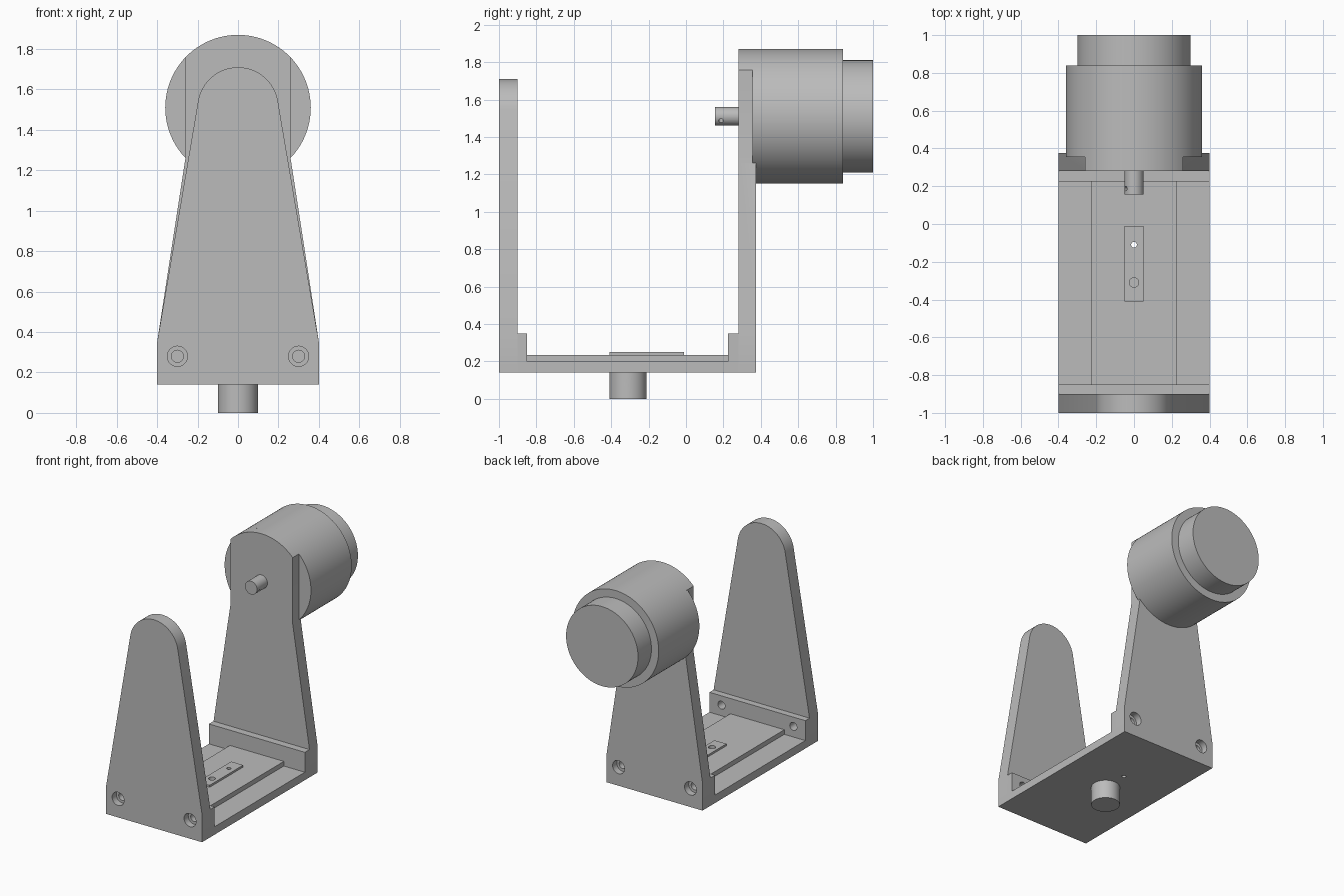
import bpy, bmesh, math
from mathutils import Vector

if "Cube" in bpy.data.objects:
    bpy.data.objects.remove(bpy.data.objects["Cube"], do_unlink=True)

grey = bpy.data.materials.new("machined grey")
grey.use_nodes = True
colour = (0.5, 0.5, 0.5, 1)
grey.diffuse_color = colour
grey.node_tree.nodes["Principled BSDF"].inputs["Base Color"].default_value = colour


def finish(name, bm):
    bmesh.ops.recalc_face_normals(bm, faces=bm.faces)
    mesh = bpy.data.meshes.new(name)
    bm.to_mesh(mesh)
    bm.free()
    mesh.materials.append(grey)
    obj = bpy.data.objects.new(name, mesh)
    bpy.context.collection.objects.link(obj)
    return obj


def box(name, lo, hi):
    bm = bmesh.new()
    bmesh.ops.create_cube(bm, size=1)
    for v in bm.verts:
        v.co = [lo[i] + (hi[i] - lo[i]) * (v.co[i] + 0.5) for i in range(3)]
    return finish(name, bm)


def cylinder(name, start, end, radius, sides=48):
    a, b = Vector(start), Vector(end)
    bm = bmesh.new()
    bmesh.ops.create_cone(bm, cap_ends=True, segments=sides, radius1=radius,
                          radius2=radius, depth=(b - a).length)
    turn = (b - a).to_track_quat('Z', 'Y')
    for v in bm.verts:
        v.co = turn @ v.co + (a + b) / 2
    return finish(name, bm)


def plate(name, outline, y0, y1):
    bm = bmesh.new()
    face = bm.faces.new([bm.verts.new((x, y0, z)) for x, z in outline])
    out = bmesh.ops.extrude_face_region(bm, geom=[face])
    bmesh.ops.translate(bm, vec=(0, y1 - y0, 0),
                        verts=[g for g in out["geom"] if isinstance(g, bmesh.types.BMVert)])
    return finish(name, bm)


def cut(obj, *holes):
    """Each hole is (start, end, radius)."""
    for start, end, radius in holes:
        cutter = cylinder("cutter", start, end, radius, 64 if radius > 0.2 else 32)
        cutter.hide_render = True
        mod = obj.modifiers.new("hole", 'BOOLEAN')
        mod.operation, mod.solver, mod.object = 'DIFFERENCE', 'EXACT', cutter
        bpy.context.view_layer.objects.active = obj
        bpy.ops.object.modifier_apply(modifier=mod.name)
        bpy.data.objects.remove(cutter, do_unlink=True)


def y_hole(x, z, y0, y1, radius):
    return (x, y0, z), (x, y1, z), radius


def arc(radius, a0, a1, steps=32):
    return [(radius * math.cos(a0 + (a1 - a0) * i / steps),
             AXIS + radius * math.sin(a0 + (a1 - a0) * i / steps)) for i in range(steps + 1)]


AXIS, BOTTOM, SHOULDER = 1.51, 0.14, 0.35
BOLT_Z = 0.28
MOTOR_R = 0.36

# Front bearing arm with a tangent rounded top
dx, dz = 0.4, SHOULDER - AXIS
tangent = math.atan2(dz, dx) + math.acos(0.2 / math.hypot(dx, dz))
feet = [(-0.4, SHOULDER), (-0.4, BOTTOM), (0.4, BOTTOM), (0.4, SHOULDER)]
front_arm = plate("front_arm", feet + arc(0.2, tangent, math.pi - tangent), -1, -0.9)
cut(front_arm,
    y_hole(0, AXIS, -1.1, -0.8, 0.08),
    y_hole(0, AXIS, -1.1, -0.97, 0.11),
    y_hole(0, AXIS, -0.93, -0.8, 0.11))

# Rear motor arm, with a shallow pocket for the motor
side = math.acos(0.26 / MOTOR_R)
rear_arm = plate("rear_arm", feet + [(0.26, 1.26)] + arc(MOTOR_R, side, math.pi - side)
                 + [(-0.26, 1.26)], 0.28, 0.375)
cut(rear_arm,
    y_hole(0, AXIS, 0.355, 0.5, MOTOR_R + 0.002),
    y_hole(0, AXIS, 0.2, 0.4, 0.08))
for k in range(3):
    angle = math.radians(90 + 120 * k)
    x, z = 0.2 * math.cos(angle), AXIS + 0.2 * math.sin(angle)
    cut(rear_arm, y_hole(x, z, 0.2, 0.31, 0.03), y_hole(x, z, 0.2, 0.4, 0.016))

# Base and the two bolting ledges
base = box("base", (-0.4, -0.9, BOTTOM), (0.4, 0.28, 0.2))
front_ledge = box("front_ledge", (-0.4, -0.9, 0.2), (0.4, -0.85, SHOULDER))
rear_ledge = box("rear_ledge", (-0.4, 0.225, 0.2), (0.4, 0.28, SHOULDER))
raised_bed = box("raised_bed", (-0.225, -0.85, 0.2), (0.225, 0.225, 0.235))
centre_strip = box("centre_strip", (-0.05, -0.41, 0.235), (0.05, -0.01, 0.25))

# Counterbored bolt holes
for x in (-0.3, 0.3):
    cut(front_arm, y_hole(x, BOLT_Z, -1.1, -0.8, 0.03), y_hole(x, BOLT_Z, -1.1, -0.95, 0.05))
    cut(rear_arm, y_hole(x, BOLT_Z, 0.2, 0.5, 0.03), y_hole(x, BOLT_Z, 0.325, 0.5, 0.05))
    cut(front_ledge, y_hole(x, BOLT_Z, -1, -0.8, 0.03))
    cut(rear_ledge, y_hole(x, BOLT_Z, 0.1, 0.4, 0.03))

# Vertical holes through the base stack
for part in (base, raised_bed, centre_strip):
    cut(part, ((0, -0.31, 0), (0, -0.31, 0.4), 0.025), ((0, -0.11, 0), (0, -0.11, 0.4), 0.015))

# Mounting hub under the base
hub = cylinder("mounting_hub", (0, -0.31, 0), (0, -0.31, BOTTOM), 0.1)
cut(hub, ((0, -0.31, -0.1), (0, -0.31, 0.3), 0.05),
    ((-0.2, -0.31, 0.09), (0.2, -0.31, 0.09), 0.016))

# Motor and its shaft
motor_body = cylinder("motor_body", (0, 0.355, AXIS), (0, 0.84, AXIS), MOTOR_R, 96)
motor_cap = cylinder("motor_cap", (0, 0.84, AXIS), (0, 1, AXIS), 0.3, 96)
shaft = cylinder("motor_shaft", (0, 0.155, AXIS), (0, 0.355, AXIS), 0.05)
cut(shaft, y_hole(0, AXIS, 0.1, 0.25, 0.022),
    ((-0.09, 0.187, AXIS + 0.05), (0.09, 0.187, AXIS - 0.05), 0.012))

# Smooth round walls, keep machined edges sharp
bpy.ops.object.select_all(action='DESELECT')
for obj in (front_arm, rear_arm, base, front_ledge, rear_ledge, raised_bed, centre_strip,
            hub, motor_body, motor_cap, shaft):
    obj.select_set(True)
    bpy.context.view_layer.objects.active = obj
bpy.ops.object.shade_smooth_by_angle(angle=math.radians(30))
